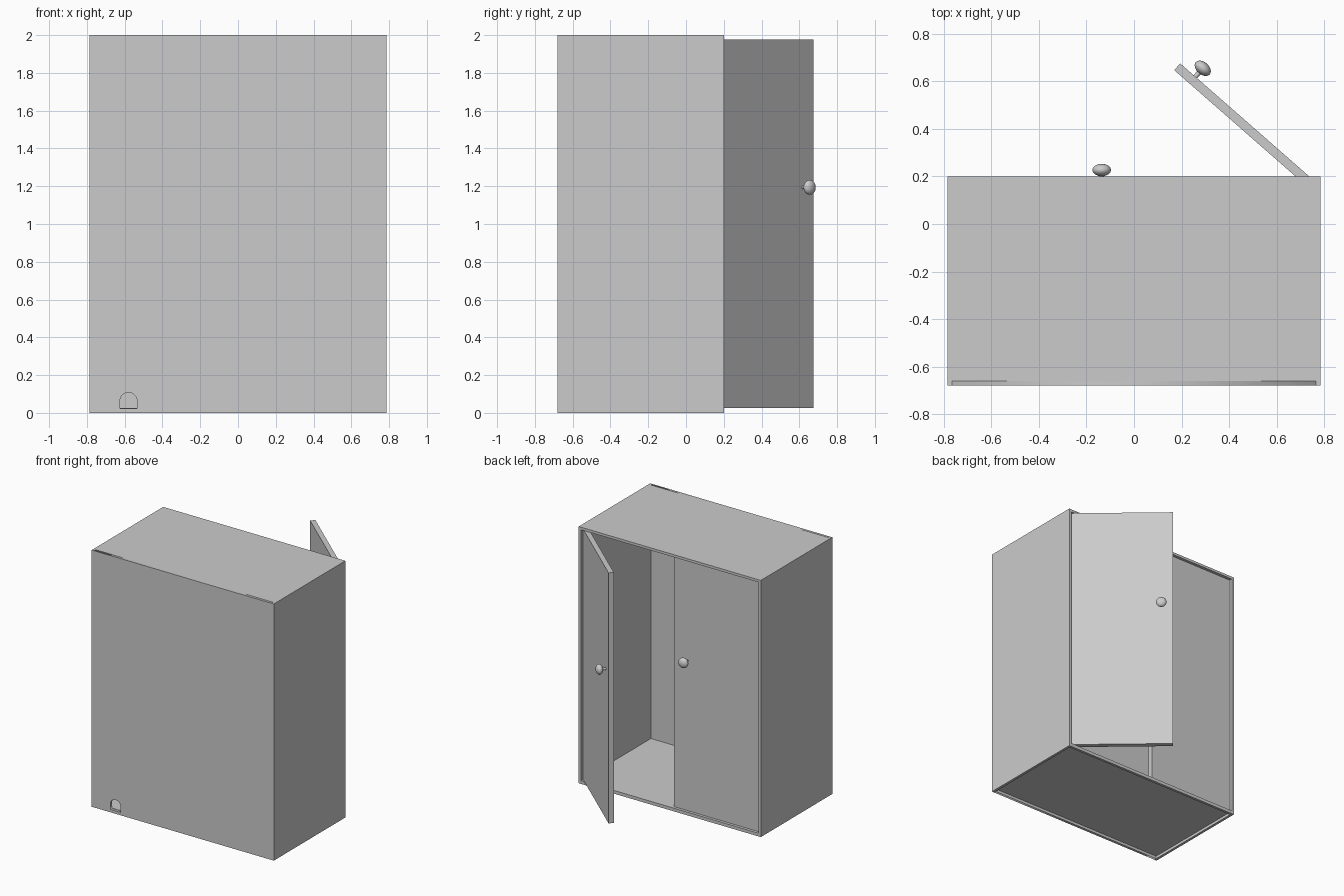
import bpy, bmesh, math
from mathutils import Matrix

if "Cube" in bpy.data.objects:
    bpy.data.objects.remove(bpy.data.objects["Cube"])

W, YF, YB, H, T = 0.785, -0.68, 0.20, 2.0, 0.02   # half width, front, back, height, board


def obj_from_bm(name, bm):
    me = bpy.data.meshes.new(name)
    bm.to_mesh(me)
    bm.free()
    ob = bpy.data.objects.new(name, me)
    bpy.context.collection.objects.link(ob)
    return ob


def box(name, x0, x1, y0, y1, z0, z1):
    bm = bmesh.new()
    bmesh.ops.create_cube(bm, size=1)
    for v in bm.verts:
        v.co = ((x0 + x1) / 2 + v.co.x * (x1 - x0),
                (y0 + y1) / 2 + v.co.y * (y1 - y0),
                (z0 + z1) / 2 + v.co.z * (z1 - z0))
    return obj_from_bm(name, bm)


def knob(name, x, z):
    """Flattened ball on a short stem; the door face is at y = 0."""
    bm = bmesh.new()
    ball = Matrix.Translation((x, 0.047, z)) @ Matrix.Diagonal((0.039, 0.026, 0.039, 1))
    bmesh.ops.create_uvsphere(bm, u_segments=32, v_segments=16, radius=1, matrix=ball)
    stem = Matrix.Translation((x, 0.013, z)) @ Matrix.Rotation(math.pi / 2, 4, 'X')
    bmesh.ops.create_cone(bm, segments=20, radius1=0.01, radius2=0.01, depth=0.03,
                          cap_ends=True, matrix=stem)
    for f in bm.faces:
        f.smooth = len(f.verts) <= 4
    return obj_from_bm(name, bm)


def arch_panel(name, x0, x1, y0, y1, z0, z1, cx, r, base, spring):
    """Board with a small arched hole, filled from a 2D curve."""
    cu = bpy.data.curves.new(name, 'CURVE')
    cu.dimensions = '2D'
    cu.fill_mode = 'BOTH'
    cu.extrude = (y1 - y0) / 2
    arch = [(cx - r, base), (cx + r, base)]
    arch += [(cx + r * math.cos(a), spring + r * math.sin(a))
             for a in [math.pi * i / 16 for i in range(17)]]
    for pts in ([(x0, z0), (x1, z0), (x1, z1), (x0, z1)], arch):
        sp = cu.splines.new('POLY')
        sp.points.add(len(pts) - 1)
        for p, c in zip(sp.points, pts):
            p.co = (c[0], c[1], 0, 1)
        sp.use_cyclic_u = True
    ob = bpy.data.objects.new(name, cu)
    ob.rotation_euler = (math.pi / 2, 0, 0)
    ob.location = (0, (y0 + y1) / 2, 0)
    bpy.context.collection.objects.link(ob)
    return ob


# Carcass: sides, top, raised floor, sill, and the panel with the small arched hole
for side, s in (("left", -1), ("right", 1)):
    xs = sorted((s * W, s * (W - T)))
    box(side + "_side", *xs, YF, YB, 0, H)
box("top_panel", -W + T, W - T, YF + T, YB, H - T, H)
box("floor_panel", -W + T, W - T, YF + T, YB - T, 0.021, 0.025)
box("door_sill", -W + T, W - T, YB - T, YB, 0, 0.025)
arch_panel("rear_panel", -W + T, W - T, YF, YF + T, 0, H, -0.58, 0.045, 0.022, 0.063)

# Doors: built hanging from a hinge at the origin, one closed and one swung open
DW, DT, DZ0, DZ1 = 0.752, 0.038, 0.026, 1.978
closed = [box("closed_door", 0, 0.744, -DT, 0, DZ0, DZ1), knob("closed_door_knob", 0.629, 1.194)]
opened = [box("open_door", -DW, 0, -DT, 0, DZ0, DZ1), knob("open_door_knob", -DW + 0.085, 1.194)]
for ob in closed:
    ob.location = (-W + T, YB - T, 0)
for ob in opened:
    ob.location = (0.76, YB - T, 0)
    ob.rotation_euler = (0, 0, math.radians(-41.2))
